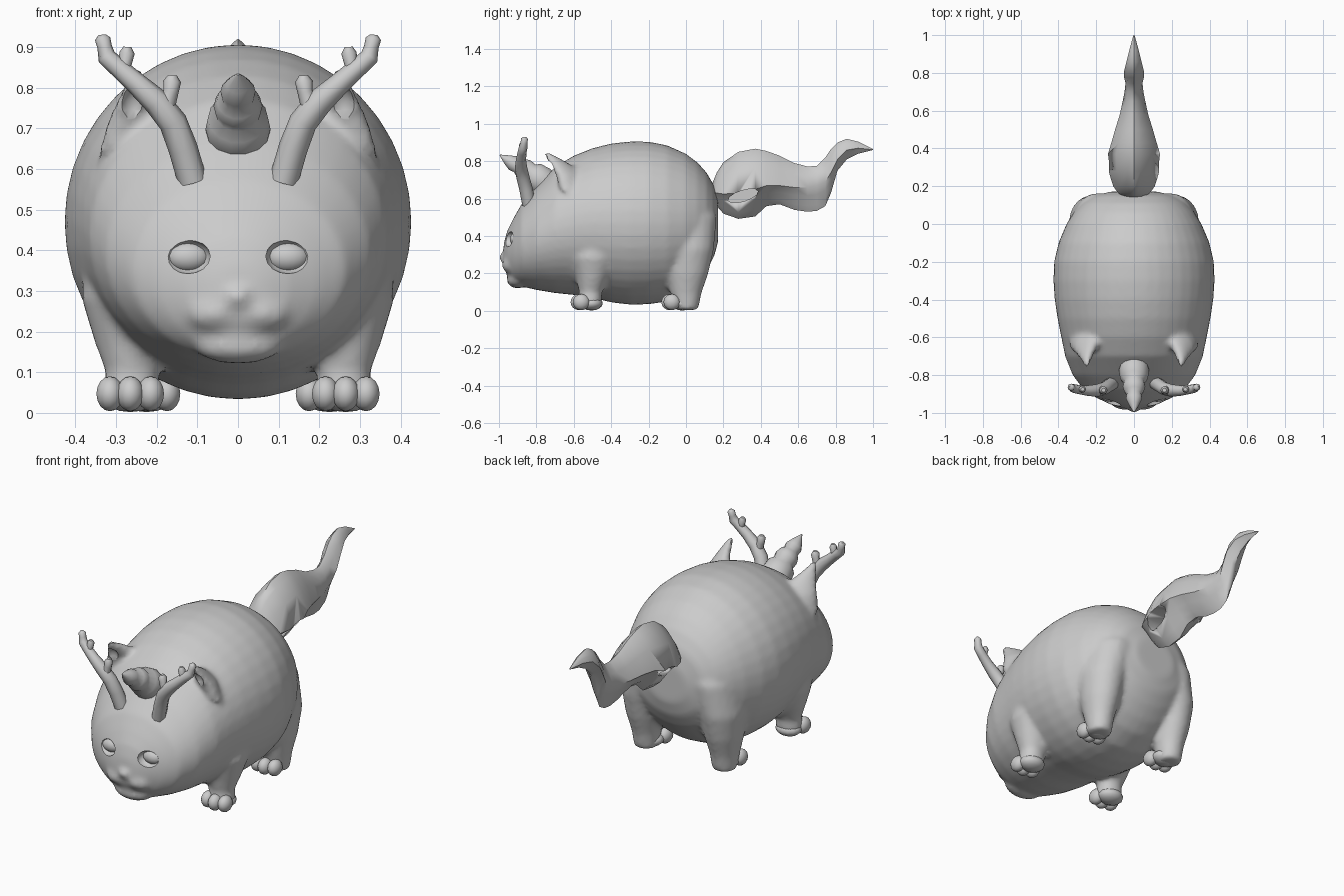
import bpy, bmesh, math
from mathutils import Vector, Matrix

if "Cube" in bpy.data.objects:
    bpy.data.objects.remove(bpy.data.objects["Cube"])

grey = bpy.data.materials.new("soft grey")
grey.diffuse_color = (0.6, 0.6, 0.6, 1)
grey.use_nodes = True
grey.node_tree.nodes["Principled BSDF"].inputs["Base Color"].default_value = grey.diffuse_color


def finish(name, bm, angle=50):
    bmesh.ops.recalc_face_normals(bm, faces=bm.faces)
    me = bpy.data.meshes.new(name)
    bm.to_mesh(me)
    bm.free()
    ob = bpy.data.objects.new(name, me)
    bpy.context.collection.objects.link(ob)
    me.materials.append(grey)
    activate(ob)
    bpy.ops.object.shade_smooth_by_angle(angle=math.radians(angle))
    return ob


def activate(ob):
    bpy.ops.object.select_all(action='DESELECT')
    ob.select_set(True)
    bpy.context.view_layer.objects.active = ob


def modify(ob, kind, **settings):
    mod = ob.modifiers.new(kind.lower(), kind)
    for key, value in settings.items():
        setattr(mod, key, value)
    activate(ob)
    bpy.ops.object.modifier_apply(modifier=mod.name)


def loft(bm, rings, sides):
    """Skin rings given as (centre, half axis u, half axis v), capped at both ends."""
    loops = []
    for c, u, v in rings:
        angles = [2 * math.pi * i / sides for i in range(sides)]
        loops.append([bm.verts.new(Vector(c) + Vector(u) * math.cos(a) + Vector(v) * math.sin(a))
                      for a in angles])
    for a, b in zip(loops, loops[1:]):
        for i in range(sides):
            j = (i + 1) % sides
            bm.faces.new((a[i], a[j], b[j], b[i]))
    bm.faces.new(loops[0])
    bm.faces.new(loops[-1])


def tube(bm, points, sides=8):
    """Round tube through (x, y, z, radius) points."""
    ps = [Vector(p[:3]) for p in points]
    rings = []
    for i, p in enumerate(ps):
        t = (ps[min(i + 1, len(ps) - 1)] - ps[max(i - 1, 0)]).normalized()
        u = t.cross(Vector((0, 1, 0))).normalized()
        r = points[i][3]
        rings.append((p, u * r, t.cross(u) * r))
    loft(bm, rings, sides)


def ball(bm, c, r, seg=14):
    bmesh.ops.create_uvsphere(bm, u_segments=seg, v_segments=seg // 2 + 1, radius=1,
                              matrix=Matrix.Translation(c) @ Matrix.Diagonal((*r, 1)))


# body: rows of y, bottom z, top z, half width
BODY = [(-.975, .23, .36, .06), (-.955, .19, .43, .125), (-.92, .15, .50, .2), (-.88, .13, .57, .265),
        (-.8, .112, .665, .325), (-.7, .095, .77, .365), (-.6, .085, .83, .385), (-.5, .07, .87, .405),
        (-.4, .045, .895, .42), (-.3, .033, .906, .427), (-.2, .035, .905, .423), (-.1, .05, .885, .4),
        (0, .10, .84, .358), (.06, .155, .795, .32), (.11, .22, .74, .275), (.15, .29, .67, .215),
        (.172, .37, .58, .12)]
bm = bmesh.new()
loft(bm, [((0, y, (a + b) / 2), (w, 0, 0), (0, 0, (b - a) / 2)) for y, a, b, w in BODY], 40)
# muzzle, nose and chin
ball(bm, (0, -.955, .285), (.045, .045, .035))
ball(bm, (0, -.90, .165), (.11, .06, .045))
FRONT_LEG = [(.265, -.515, .03, .07, .065), (.26, -.51, .1, .066, .062), (.265, -.5, .18, .09, .09),
             (.27, -.49, .28, .115, .13), (.25, -.47, .45, .12, .15)]
REAR_LEG = [(.235, .005, .005, .06, .06), (.235, .0, .1, .073, .085), (.235, .005, .2, .095, .115),
            (.23, .01, .33, .115, .14), (.19, 0, .5, .13, .165), (.15, -.02, .62, .11, .14)]
for s in (-1, 1):
    ball(bm, (s * .055, -.935, .245), (.075, .05, .045))
    for leg in (FRONT_LEG, REAR_LEG):
        loft(bm, [((s * x, y, z), (rx, 0, 0), (0, ry, 0)) for x, y, z, rx, ry in leg], 20)
    # ears leaning forward
    loft(bm, [((s * .235, -.58, .66), (s * .11, -.05, -.03), (0, .09, -.03)),
              ((s * .245, -.63, .74), (s * .075, -.03, -.02), (0, .06, .0)),
              ((s * .25, -.69, .79), (s * .04, -.015, -.01), (0, .03, .015)),
              ((s * .25, -.75, .845), (s * .012, 0, 0), (0, .012, .008))], 16)
body = finish("body", bm)
modify(body, 'REMESH', mode='VOXEL', voxel_size=.014)
modify(body, 'SMOOTH', factor=.5, iterations=7)

# eye sockets, ear hollows and mouth groove cut into the body
bm = bmesh.new()
for s in (-1, 1):
    ball(bm, (s * .125, -.955, .385), (.058, .05, .043))
cut = finish("socket_cutter", bm)
cut.hide_render = True
modify(body, 'BOOLEAN', object=cut, operation='DIFFERENCE', solver='EXACT')
bpy.data.objects.remove(cut)
bm = bmesh.new()
tube(bm, [(-.105, -.965, .19, .006), (-.06, -.975, .197, .009), (0, -.985, .212, .009),
          (.06, -.975, .197, .009), (.105, -.965, .19, .006)])
for s in (-1, 1):
    ball(bm, (s * .255, -.735, .745), (.04, .05, .06))
cut = finish("mouth_cutter", bm)
cut.hide_render = True
modify(body, 'BOOLEAN', object=cut, operation='DIFFERENCE', solver='EXACT')
bpy.data.objects.remove(cut)
activate(body)
bpy.ops.object.shade_smooth_by_angle(angle=math.radians(40))

# eyes
bm = bmesh.new()
for s in (-1, 1):
    ball(bm, (s * .122, -.907, .383), (.053, .035, .037), 20)
finish("eyes", bm)

# paws: three toes and a flat pad each
bm = bmesh.new()
for s in (-1, 1):
    for x, y in ((.265, -.535), (.225, -.05)):
        ball(bm, (s * x, y + .03, .04), (.07, .06, .038))
        for k in (-1, 0, 1):
            ball(bm, (s * x + k * .05, y - .025 - .012 * (k == 0), .047), (.034, .045, .043))
for v in bm.verts:
    v.co.z = max(v.co.z, 0)
finish("paws", bm)

# antlers with two tines each
bm = bmesh.new()
for s in (-1, 1):
    tube(bm, [(s * x, y, z, r) for x, y, z, r in (
        (.112, -.84, .57, .036), (.135, -.855, .65, .036), (.16, -.872, .715, .035),
        (.20, -.882, .765, .033), (.25, -.882, .81, .027), (.295, -.876, .85, .024),
        (.323, -.87, .875, .023), (.328, -.866, .90, .018), (.333, -.864, .92, .019),
        (.334, -.864, .93, .009))])
    tube(bm, [(s * x, y, z, r) for x, y, z, r in (
        (.178, -.88, .755, .024), (.165, -.88, .79, .019), (.162, -.88, .815, .022), (.161, -.88, .83, .011))])
    tube(bm, [(s * x, y, z, r) for x, y, z, r in (
        (.285, -.878, .83, .02), (.277, -.875, .86, .016), (.273, -.875, .885, .019), (.272, -.875, .9, .01))])
finish("antlers", bm)

# ridged horn
bm = bmesh.new()
tube(bm, [(0, -.72, .655, .07), (0, -.775, .698, .08), (0, -.815, .725, .074), (0, -.835, .738, .055),
          (0, -.86, .754, .06), (0, -.885, .768, .052), (0, -.90, .776, .04), (0, -.925, .79, .043),
          (0, -.955, .808, .028), (0, -.995, .833, .003)], 14)
finish("horn", bm)

# leaf-shaped tail: rows of y, keel z, rim z, crest z, half width
TAIL = [(.14, .60, .64, .68, .05), (.165, .56, .63, .74, .085), (.2, .52, .625, .795, .11),
        (.28, .492, .63, .85, .135), (.37, .505, .65, .867, .138), (.43, .56, .67, .855, .12),
        (.5, .57, .67, .83, .1), (.58, .54, .66, .79, .075), (.65, .53, .66, .772, .06),
        (.70, .535, .67, .775, .05), (.745, .56, .69, .82, .045), (.775, .63, .74, .865, .052),
        (.81, .75, .81, .90, .052), (.86, .81, .86, .92, .04), (.92, .84, .87, .905, .025),
        (1.0, .86, .862, .865, .003)]
bm = bmesh.new()
loops = []
for y, lo, mid, hi, w in TAIL:
    half = [(.25, hi - .12 * (hi - mid)), (.68, hi - .45 * (hi - mid)), (1, mid),
            (.6, mid - .35 * (mid - lo)), (.3, mid - .75 * (mid - lo))]
    outline = [(0, hi)] + [(x * w, z) for x, z in half] + [(0, lo)] + [(-x * w, z) for x, z in half[::-1]]
    loops.append([bm.verts.new((x, y, z)) for x, z in outline])
for a, b in zip(loops, loops[1:]):
    for i in range(len(a)):
        j = (i + 1) % len(a)
        bm.faces.new((a[i], a[j], b[j], b[i]))
bm.faces.new(loops[0])
bm.faces.new(loops[-1])
tail = finish("tail", bm, 45)

# oval pockets in the tail sides
bm = bmesh.new()
for s in (-1, 1):
    loft(bm, [((s * x, .305, .615), (0, .08, .025), (0, -.008, .028)) for x in (.035, .25)], 12)
cut = finish("pocket_cutter", bm)
cut.hide_render = True
modify(tail, 'BOOLEAN', object=cut, operation='DIFFERENCE', solver='EXACT')
bpy.data.objects.remove(cut)
